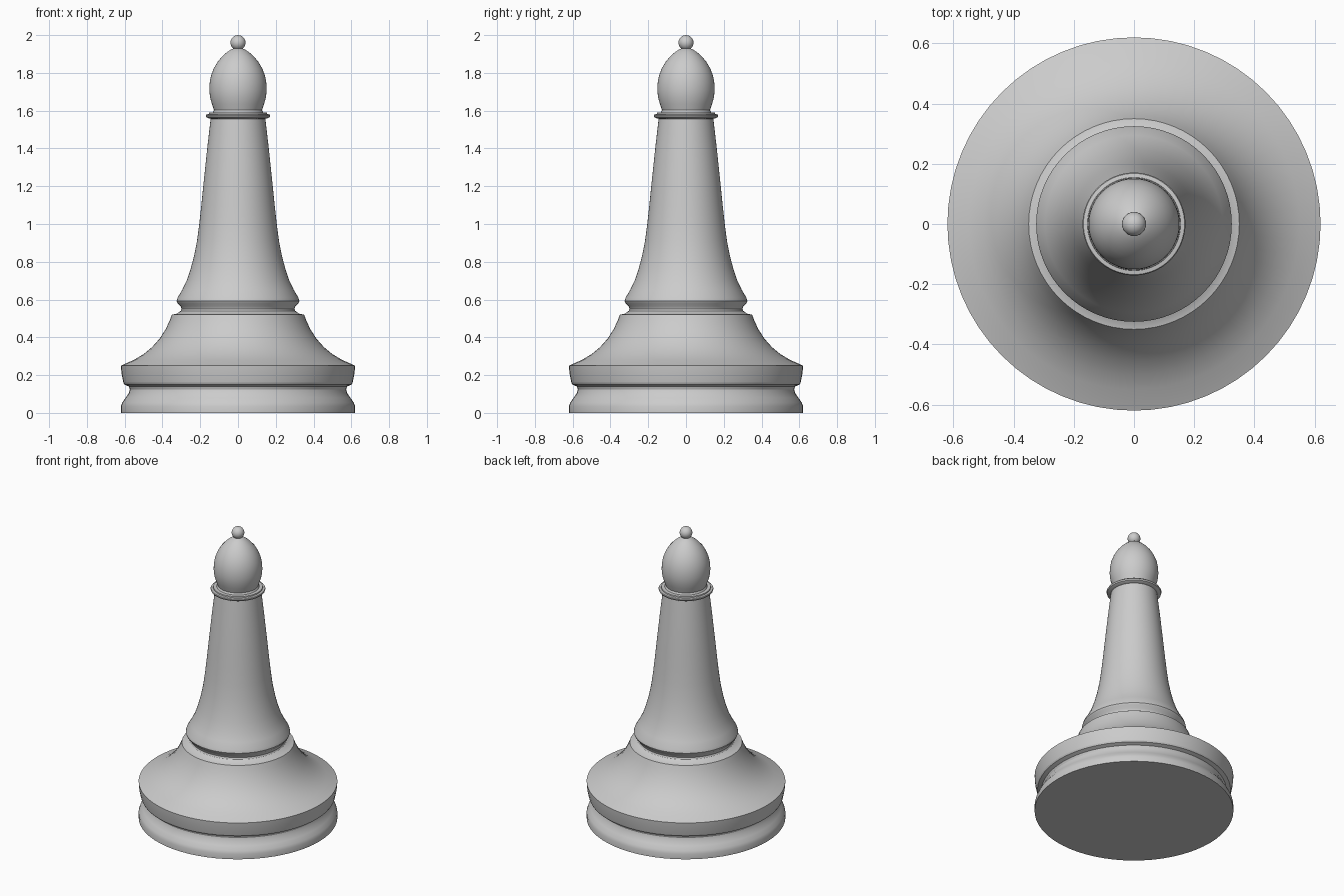
import bpy
import bmesh
import math

SIDES = 64


def lathe(name, profile, angle=30):
    """Revolve (radius, height) points around z; radius 0 closes to a pole."""
    bm = bmesh.new()
    rings = []
    for r, z in profile:
        if r == 0:
            rings.append([bm.verts.new((0, 0, z))])
        else:
            rings.append([bm.verts.new((r * math.cos(2 * math.pi * i / SIDES),
                                        r * math.sin(2 * math.pi * i / SIDES), z))
                          for i in range(SIDES)])
    for a, b in zip(rings, rings[1:]):
        for i in range(SIDES):
            j = (i + 1) % SIDES
            if len(a) == 1:
                bm.faces.new((a[0], b[j], b[i]))
            elif len(b) == 1:
                bm.faces.new((a[i], a[j], b[0]))
            else:
                bm.faces.new((a[i], a[j], b[j], b[i]))
    mesh = bpy.data.meshes.new(name)
    bm.to_mesh(mesh)
    bm.free()
    mesh.shade_smooth()
    mesh.set_sharp_from_angle(angle=math.radians(angle))
    obj = bpy.data.objects.new(name, mesh)
    bpy.context.collection.objects.link(obj)
    return obj


# Foot with concave groove
lathe("foot", [(0, 0), (0.62, 0), (0.62, 0.035), (0.613, 0.055), (0.595, 0.08),
               (0.578, 0.105), (0.573, 0.125), (0.578, 0.14), (0.602, 0.15),
               (0.607, 0.16)])

# Flared plinth rising to a narrow ledge
lathe("plinth", [(0.607, 0.16), (0.617, 0.21), (0.62, 0.25), (0.55, 0.281),
                 (0.50, 0.311), (0.455, 0.348), (0.415, 0.393), (0.382, 0.445),
                 (0.362, 0.488), (0.35, 0.52), (0.325, 0.525), (0.303, 0.54)])

# Stem with rounded lip and tapering neck
lathe("stem", [(0.303, 0.54), (0.299, 0.55), (0.304, 0.565), (0.32, 0.58),
               (0.325, 0.592), (0.32, 0.61), (0.295, 0.652), (0.27, 0.705),
               (0.25, 0.765), (0.233, 0.83), (0.217, 0.91), (0.205, 1.0),
               (0.194, 1.1), (0.184, 1.2), (0.163, 1.4), (0.145, 1.557)])

# Thin double-edged collar
lathe("collar", [(0.145, 1.557), (0.155, 1.559), (0.168, 1.566), (0.171, 1.575),
                 (0.168, 1.58), (0.155, 1.582), (0.154, 1.59), (0.133, 1.591)])

# Egg-shaped head
lathe("head", [(0.133, 1.591), (0.127, 1.603), (0.138, 1.635), (0.148, 1.67),
               (0.152, 1.71), (0.15, 1.748), (0.143, 1.785), (0.129, 1.822),
               (0.109, 1.857), (0.083, 1.888), (0.057, 1.911), (0.035, 1.925),
               (0.022, 1.93)])

# Small finial ball
ball = [(0.04 * math.sin(t), 1.96 - 0.04 * math.cos(t))
        for t in (math.pi * k / 12 for k in range(1, 12))]
lathe("finial", [(0, 1.92)] + ball + [(0, 2.0)], 60)
